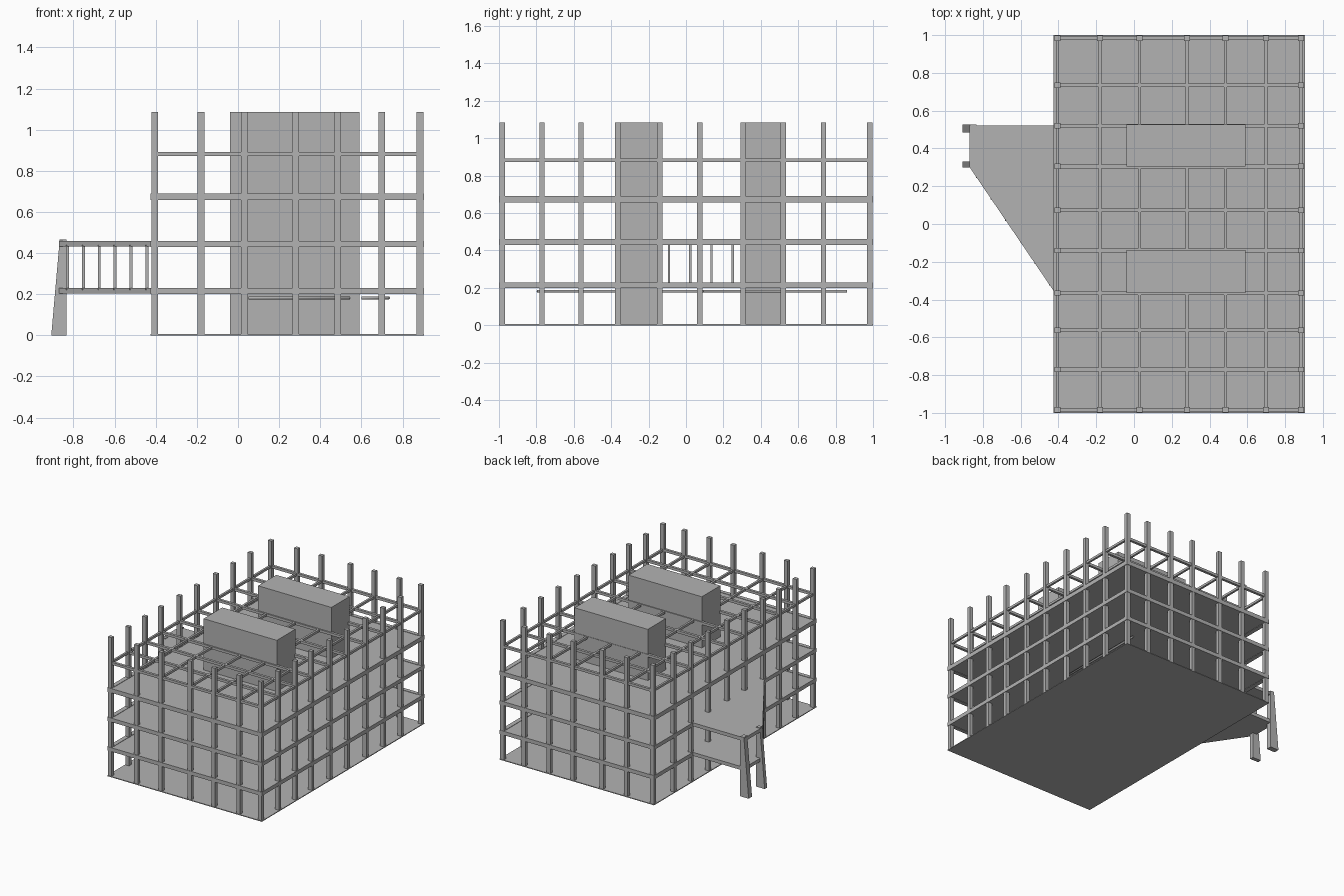
import bpy, bmesh
from mathutils import Vector

if "Cube" in bpy.data.objects:
    bpy.data.objects.remove(bpy.data.objects["Cube"])

concrete = bpy.data.materials.new("concrete grey")
concrete.use_nodes = True
GREY = (0.45, 0.45, 0.45, 1)
concrete.diffuse_color = GREY
concrete.node_tree.nodes["Principled BSDF"].inputs["Base Color"].default_value = GREY


def finish(name, bm):
    bmesh.ops.recalc_face_normals(bm, faces=bm.faces)
    mesh = bpy.data.meshes.new(name)
    bm.to_mesh(mesh)
    bm.free()
    mesh.materials.append(concrete)
    obj = bpy.data.objects.new(name, mesh)
    bpy.context.collection.objects.link(obj)
    return obj


def add_box(bm, x0, x1, y0, y1, z0, z1):
    verts = bmesh.ops.create_cube(bm, size=1)["verts"]
    for v in verts:
        v.co = ((x0 + x1) / 2 + v.co.x * (x1 - x0),
                (y0 + y1) / 2 + v.co.y * (y1 - y0),
                (z0 + z1) / 2 + v.co.z * (z1 - z0))


def boxes(name, items):
    bm = bmesh.new()
    for item in items:
        add_box(bm, *item)
    return finish(name, bm)


def prism(name, points, offset):
    bm = bmesh.new()
    face = bm.faces.new([bm.verts.new(p) for p in points])
    top = bmesh.ops.extrude_face_region(bm, geom=[face])["geom"]
    for v in top:
        if isinstance(v, bmesh.types.BMVert):
            v.co += Vector(offset)
    return finish(name, bm)


# Building grid
X0, X1 = -0.425, 0.905
cols_x = [-0.405, -0.18, 0.03, 0.28, 0.485, 0.7, 0.885]
rows_y = [-0.983, -0.77, -0.562, -0.365, -0.14, 0.073, 0.305, 0.52, 0.735, 0.983]
levels = [(0.2, 0.23), (0.43, 0.46), (0.657, 0.69)]
HEIGHT = 1.085
C = 0.016

# Ground slab and floor slabs
boxes("ground_slab", [(X0, X1, -1, 1, 0, 0.006)])
for i, (lo, hi) in enumerate(levels):
    boxes(f"floor_slab_{i + 1}", [(X0 + 0.02, X1 - 0.02, -0.98, 0.98, lo + 0.003, hi - 0.003)])

# Perimeter columns
spots = [(x, y) for x in cols_x for y in rows_y
         if x in (cols_x[0], cols_x[-1]) or y in (rows_y[0], rows_y[-1])]
boxes("perimeter_columns", [(x - C, x + C, y - 0.014, y + 0.014, 0, HEIGHT) for x, y in spots])

# Edge beams around each floor
edge = []
for lo, hi in levels:
    for y in (-0.985, 0.985):
        edge.append((X0, X1, y - 0.015, y + 0.015, lo, hi))
    for x in (X0 + 0.017, X1 - 0.017):
        edge.append((x - 0.017, x + 0.017, -1, 1, lo, hi))
boxes("edge_beams", edge)

# Open roof grid
roof = [(X0 + 0.01, X1 - 0.01, y - 0.01, y + 0.01, 0.872, 0.892) for y in rows_y]
roof += [(x - 0.008, x + 0.008, -0.99, 0.99, 0.873, 0.891) for x in cols_x]
boxes("roof_beams", roof)

# Stair and lift cores
for name, y0, y1 in (("front_core", -0.365, -0.137), ("back_core", 0.305, 0.527)):
    boxes(name, [(-0.04, 0.59, y0, y1, 0, HEIGHT)])

# Side terrace with two tapered decks
outline = [(-0.415, 0.522), (-0.87, 0.522), (-0.87, 0.3), (-0.415, -0.37)]
for name, (lo, hi) in zip(("lower_terrace_deck", "upper_terrace_deck"), levels):
    prism(name, [(x, y, lo + 0.003) for x, y in outline], (0, 0, hi - lo - 0.003))

# Slim posts along the slanted terrace edge
posts = []
for i in range(6):
    t = 0.04 + i * 0.178
    x, y = -0.425 - t * 0.435, -0.345 + t * 0.64
    posts.append((x - 0.007, x + 0.007, y - 0.006, y + 0.006, 0.22, 0.44))
boxes("terrace_posts", posts)

# Tapered terrace legs
leg = [(-0.908, 0), (-0.835, 0), (-0.835, 0.465), (-0.867, 0.465)]
for name, y, w in (("front_terrace_leg", 0.3, 0.03), ("back_terrace_leg", 0.485, 0.042)):
    prism(name, [(x, y, z) for x, z in leg], (0, w, 0))


# Service pipes under the first floor
def pipe(name, points):
    curve = bpy.data.curves.new(name, "CURVE")
    curve.dimensions = "3D"
    curve.bevel_depth = 0.009
    curve.bevel_resolution = 1
    curve.use_fill_caps = True
    spline = curve.splines.new("POLY")
    spline.points.add(len(points) - 1)
    for p, (x, y) in zip(spline.points, points):
        p.co = (x, y, 0.182, 1)
    curve.materials.append(concrete)
    bpy.context.collection.objects.link(bpy.data.objects.new(name, curve))


pipe("front_pipe", [(0.05, -0.79), (0.54, -0.79), (0.54, 0.1)])
pipe("back_pipe", [(0.6, 0.1), (0.73, 0.1), (0.73, 0.86)])
